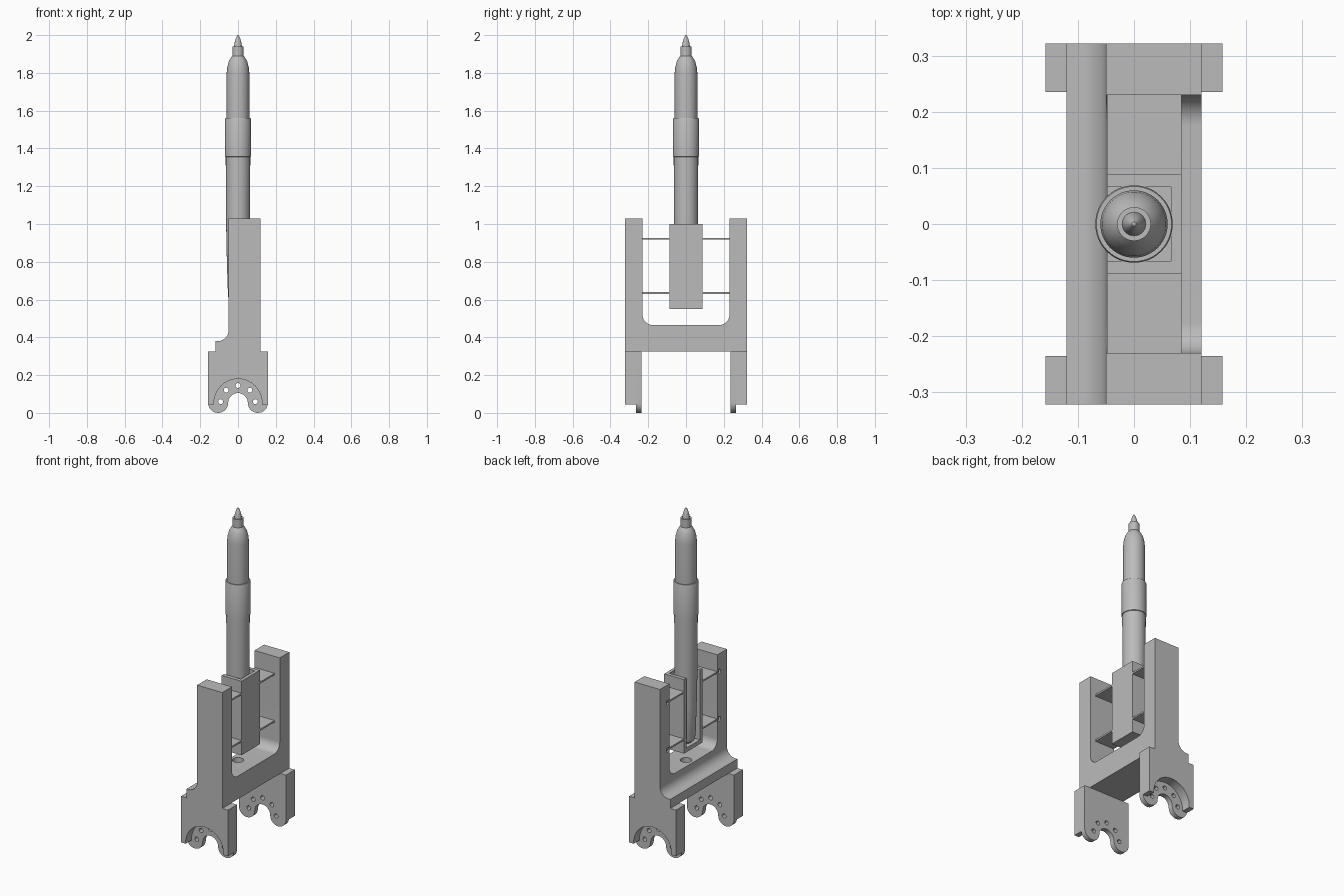
import bpy, bmesh
from math import sin, cos, pi, radians
from mathutils import Vector

if "Cube" in bpy.data.objects:
    bpy.data.objects.remove(bpy.data.objects["Cube"], do_unlink=True)

grey = bpy.data.materials.new("light grey")
grey.use_nodes = True
COLOUR = (0.5, 0.5, 0.5, 1)
grey.diffuse_color = COLOUR
grey.node_tree.nodes["Principled BSDF"].inputs["Base Color"].default_value = COLOUR


def finish(name, bm):
    bmesh.ops.remove_doubles(bm, verts=bm.verts, dist=1e-5)
    bmesh.ops.recalc_face_normals(bm, faces=bm.faces)
    mesh = bpy.data.meshes.new(name)
    bm.to_mesh(mesh)
    bm.free()
    mesh.materials.append(grey)
    ob = bpy.data.objects.new(name, mesh)
    bpy.context.collection.objects.link(ob)
    return ob


def activate(ob):
    bpy.ops.object.select_all(action='DESELECT')
    ob.select_set(True)
    bpy.context.view_layer.objects.active = ob


def smooth(ob):
    activate(ob)
    bpy.ops.object.shade_smooth_by_angle(angle=radians(30))


def arc(cu, cv, r, start, end, n=16):
    steps = [radians(start + (end - start) * i / n) for i in range(n + 1)]
    return [(cu + r * cos(a), cv + r * sin(a)) for a in steps]


def prism(name, outline, axis, lo, hi):
    """Extrude a 2D outline along an axis; the other two axes keep their order."""
    place = {'x': lambda u, v, w: (w, u, v),
             'y': lambda u, v, w: (u, w, v),
             'z': lambda u, v, w: (u, v, w)}[axis]
    pts = []
    for p in outline:
        if not pts or (Vector(p) - Vector(pts[-1])).length > 1e-4:
            pts.append(p)
    bm = bmesh.new()
    face = bm.faces.new([bm.verts.new(place(u, v, lo)) for u, v in pts])
    new = bmesh.ops.extrude_face_region(bm, geom=[face])["geom"]
    bmesh.ops.translate(bm, vec=place(0, 0, hi - lo),
                        verts=[g for g in new if isinstance(g, bmesh.types.BMVert)])
    return finish(name, bm)


def box(name, x, y, z):
    return prism(name, [(x[0], y[0]), (x[1], y[0]), (x[1], y[1]), (x[0], y[1])], 'z', *z)


def disc(u, v, r, n=24):
    return arc(u, v, r, 0, 360, n)[:-1]


def cut(ob, cutter):
    mod = ob.modifiers.new("cut", 'BOOLEAN')
    mod.operation, mod.solver, mod.object = 'DIFFERENCE', 'EXACT', cutter
    activate(ob)
    bpy.ops.object.modifier_apply(modifier=mod.name)
    bpy.data.objects.remove(cutter, do_unlink=True)


def mirror_y(ob):
    mod = ob.modifiers.new("mirror", 'MIRROR')
    mod.use_axis = (False, True, False)
    mod.use_mirror_merge = False
    activate(ob)
    bpy.ops.object.modifier_apply(modifier=mod.name)


# Fork frame: side profile with a concave step, slotted between two arms
BACK, FRONT, OUT, ARM = -0.05, 0.12, 0.322, 0.23
BASE, FLOOR, TOP = 0.325, 0.465, 1.03
profile = [(FRONT, TOP), (FRONT, BASE), (-FRONT, BASE), (-FRONT, 0.38)]
profile += arc(BACK - 0.058, 0.438, 0.058, -90, 0) + [(BACK, TOP)]
frame = prism("fork_frame", profile, 'y', -OUT, OUT)
R = 0.055
slot = [(-ARM, TOP + 0.1)] + arc(R - ARM, FLOOR + R, R, 180, 270)
slot += arc(ARM - R, FLOOR + R, R, 270, 360) + [(ARM, TOP + 0.1)]
cut(frame, prism("slot_cutter", slot, 'x', -0.3, 0.3))
cut(frame, prism("floor_hole_cutter", disc(0, 0, 0.032), 'z', 0.35, 0.6))

# Blind round sockets where the spring plates enter the arms
PLATES = (0.635, 0.922)
for z in PLATES:
    for side in (-1, 1):
        cut(frame, prism("socket_cutter", disc(side * 0.247, z, 0.014), 'x', -0.2, 0.085))
smooth(frame)

# Spring plates joining the arms to the holder
for label, z in zip(("lower", "upper"), PLATES):
    plate = box(label + "_spring_plates", (-0.048, 0.085), (0.08, 0.247), (z - 0.005, z + 0.005))
    mirror_y(plate)

# Pen holder, a box open at the top and at -x
holder = box("pen_holder", (-0.048, 0.085), (-0.088, 0.088), (0.55, 1.0))
cut(holder, box("pocket_cutter", (-0.2, 0.066), (-0.066, 0.066), (0.575, 1.2)))

# Clamp legs: recessed outer block plus an arched plate with bolt holes
HALF, CZ = 0.158, 0.053
outer = [(-HALF, BASE), (-HALF, 0.045), (-0.127, 0.045)] + arc(0, CZ, 0.127, 180, 0, 32)
outer += [(0.127, 0.045), (HALF, 0.045), (HALF, BASE)]
block = prism("clamp_outer_blocks", outer, 'y', -OUT, -0.265)
arch = [(-HALF, BASE)] + arc(-0.105, CZ, CZ, 180, 360) + arc(0, CZ, 0.052, 180, 0, 24)
arch += arc(0.105, CZ, CZ, 180, 360) + [(HALF, BASE)]
jaw = prism("clamp_arched_plates", arch, 'y', -0.265, -0.235)
for angle in (4, 47, 90, 133, 176):
    a = radians(angle)
    hole = disc(0.092 * cos(a), CZ + 0.092 * sin(a), 0.013, 20)
    cut(jaw, prism("bolt_hole_cutter", hole, 'y', -0.4, -0.1))
for part in (block, jaw):
    mirror_y(part)
    smooth(part)

# Marker pen, turned from a profile of radius and height
pen_profile = [(0, 0.576), (0.03, 0.578), (0.046, 0.592), (0.053, 0.62), (0.059, 0.80),
               (0.064, 1.05), (0.065, 1.355), (0.069, 1.357), (0.069, 1.555), (0.067, 1.56),
               (0.06, 1.56), (0.06, 1.80), (0.057, 1.83), (0.049, 1.86), (0.038, 1.88),
               (0.03, 1.89), (0.03, 1.94), (0.021, 1.94), (0.018, 1.96), (0.011, 1.985),
               (0.004, 1.998), (0, 2.0)]
bm = bmesh.new()
verts = [bm.verts.new((r, 0, z)) for r, z in pen_profile]
edges = [bm.edges.new(pair) for pair in zip(verts, verts[1:])]
bmesh.ops.spin(bm, geom=verts + edges, cent=(0, 0, 0), axis=(0, 0, 1),
               angle=2 * pi, steps=48, use_merge=True)
smooth(finish("marker_pen", bm))
